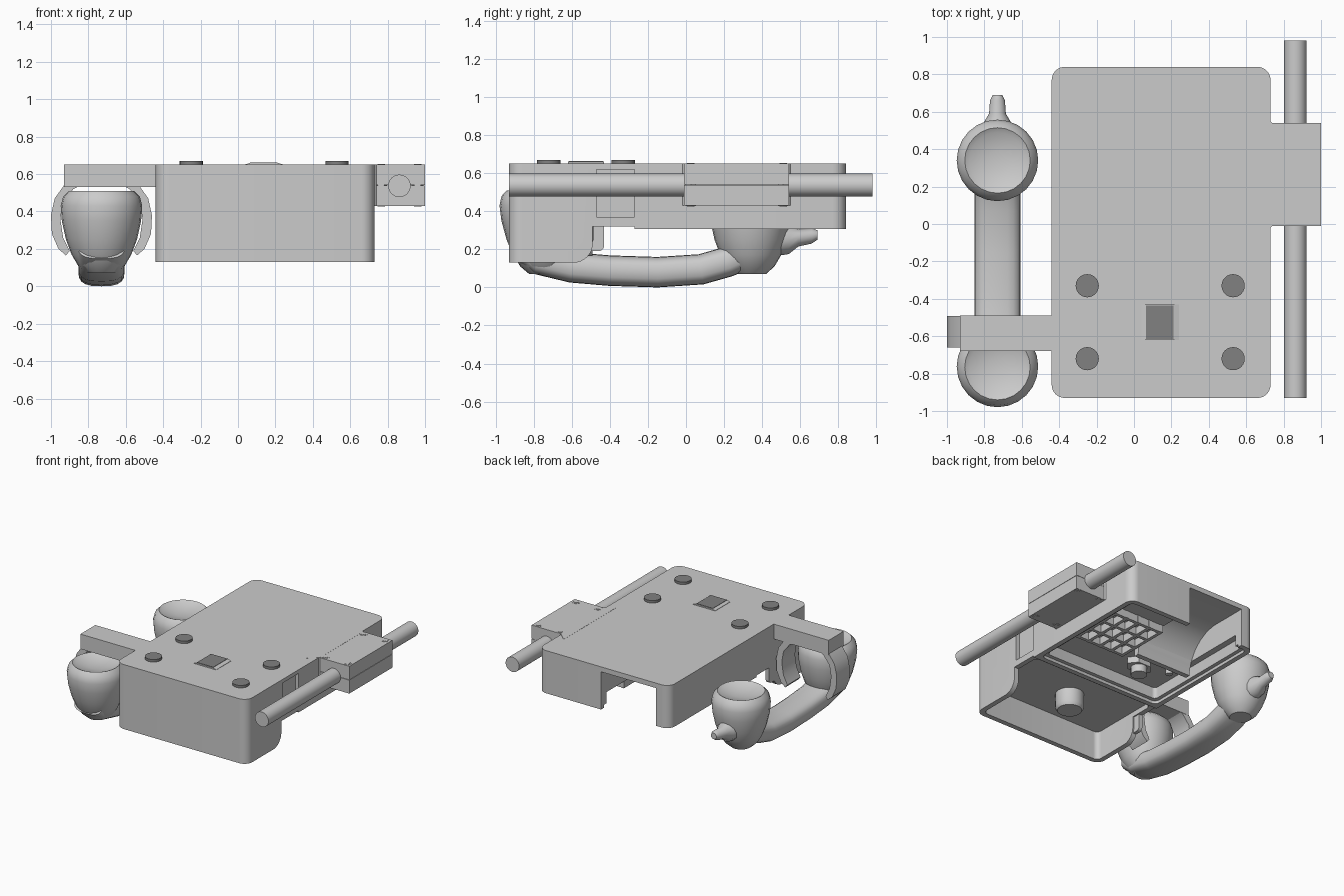
import bpy, bmesh
from math import sin, cos, pi, atan2

if "Cube" in bpy.data.objects:
    bpy.data.objects.remove(bpy.data.objects["Cube"])


def finish(name, bm, smooth=True):
    bmesh.ops.recalc_face_normals(bm, faces=bm.faces[:])
    me = bpy.data.meshes.new(name)
    bm.to_mesh(me)
    bm.free()
    ob = bpy.data.objects.new(name, me)
    bpy.context.collection.objects.link(ob)
    if smooth:
        shade(ob)
    return ob


def shade(ob):
    bpy.ops.object.select_all(action='DESELECT')
    ob.select_set(True)
    bpy.context.view_layer.objects.active = ob
    bpy.ops.object.shade_smooth_by_angle(angle=0.6)


def loft(name, rings, smooth=True):
    bm = bmesh.new()
    vs = [[bm.verts.new(p) for p in r] for r in rings]
    n = len(vs[0])
    for a, b in zip(vs, vs[1:]):
        for i in range(n):
            j = (i + 1) % n
            bm.faces.new((a[i], a[j], b[j], b[i]))
    bm.faces.new(vs[0])
    bm.faces.new(vs[-1])
    return finish(name, bm, smooth)


def prism(name, pts, axis, lo, hi, smooth=True):
    """Extrude a 2D outline along one axis."""
    put = {'x': lambda p, t: (t, p[0], p[1]), 'y': lambda p, t: (p[0], t, p[1]),
           'z': lambda p, t: (p[0], p[1], t)}[axis]
    return loft(name, [[put(p, t) for p in pts] for t in (lo, hi)], smooth)


def box(name, x0, x1, y0, y1, z0, z1):
    return prism(name, [(x0, y0), (x1, y0), (x1, y1), (x0, y1)], 'z', z0, z1, False)


def circle(cx, cy, r, n=24, ry=None):
    ry = ry or r
    return [(cx + r * cos(2 * pi * i / n), cy + ry * sin(2 * pi * i / n)) for i in range(n)]


def arc(cx, cy, r, a0, a1, n=8):
    return [(cx + r * cos(a0 + (a1 - a0) * i / n), cy + r * sin(a0 + (a1 - a0) * i / n))
            for i in range(n + 1)]


def rounded(x0, x1, y0, y1, r):
    return (arc(x0 + r, y0 + r, r, pi, 1.5 * pi) + arc(x1 - r, y0 + r, r, 1.5 * pi, 2 * pi)
            + arc(x1 - r, y1 - r, r, 0, pi / 2) + arc(x0 + r, y1 - r, r, pi / 2, pi))


def boolean(ob, cutter, op='DIFFERENCE'):
    cutter.hide_render = True
    m = ob.modifiers.new('cut', 'BOOLEAN')
    m.operation, m.solver, m.object = op, 'EXACT', cutter
    bpy.context.view_layer.objects.active = ob
    bpy.ops.object.modifier_apply(modifier=m.name)
    bpy.data.objects.remove(cutter)


dark = bpy.data.materials.new('dark_rubber')
dark.diffuse_color = (.22, .22, .22, 1)
dark.use_nodes = True
dark.node_tree.nodes["Principled BSDF"].inputs["Base Color"].default_value = dark.diffuse_color

# housing: side profile trimmed by a rounded outline, then hollowed from below
side = ([(-.95, .13)] + arc(-.59, .23, .10, 1.5 * pi, 2 * pi)
        + [(-.49, .32), (-.27, .32), (-.27, .306), (.9, .306), (.9, .65), (-.95, .65)])
body = prism('housing', side, 'x', -.5, .8)
boolean(body, prism('outline', rounded(-.44, .73, -.93, .84, .07), 'z', 0, 1), 'INTERSECT')
boolean(body, prism('hood_cavity', rounded(-.40, .69, -.89, -.29, .04), 'z', 0, .36))
boolean(body, prism('lower_cavity', rounded(-.37, .66, -.20, .77, .03), 'z', 0, .42))
boolean(body, prism('lower_lip', rounded(-.40, .69, -.23, .80, .04), 'z', 0, .33))
boolean(body, box('side_notch', .70, .8, -.47, -.27, .37, .62))

# curved return chute, open through the back wall
bowl = arc(.55, .31, .30, pi, pi / 2, 12)
boolean(body, prism('chute_cut', [(.25, .2)] + bowl + [(.9, .61), (.9, .2)], 'x', -.32, .17))
lip = [p for p in bowl if p[1] < .44]
prism('chute_lip', [(.21, .44), (.21, .31)] + lip + [(lip[-1][0], .44)], 'x', -.32, .17)
shade(body)

# top feet and centre pad
for i, (x, y) in enumerate([(-.25, -.33), (.53, -.33), (-.25, -.72), (.53, -.72)]):
    prism(f'foot_{i}', circle(x, y, .062), 'z', .64, .67).data.materials.append(dark)
prism('centre_pad', [(.04, .64), (.24, .64), (.24, .652), (.21, .66), (.065, .66), (.04, .652)],
      'y', -.62, -.43, False)
box('centre_pad_insert', .065, .21, -.615, -.435, .645, .663).data.materials.append(dark)

# hood knob and lower panel controls
loft('hood_knob', [[(x, y, z) for x, y in circle(.12, -.59, r)]
                   for z, r in ((.37, .105), (.25, .105), (.225, .09))])
prism('lever_plate', circle(-.03, .02, .11, 6, .075), 'z', .37, .43)
prism('lever_knob', circle(-.03, .02, .06), 'z', .31, .40)
prism('small_knob', circle(-.25, .10, .025), 'z', .36, .43)

# keypad lattice
for i in range(5):
    x = .19 + i * .107
    box(f'key_rib_long_{i}', x - .013, x + .013, .08, .54, .36, .43)
for i in range(4):
    y = .095 + i * .143
    box(f'key_rib_cross_{i}', .177, .631, y - .013, y + .013, .36, .43)

# clamp on the right with pole, dovetail and hex bolts
for nm, z0, z1 in (('clamp_lower', .43, .538), ('clamp_upper', .541, .65)):
    box(nm, .73, 1.0, -.01, .54, z0, z1)
prism('dovetail', [(.665, -.075), (.74, -.01), (.74, .54), (.665, .61)], 'z', .43, .651, False)
prism('pole', circle(.863, .537, .06, 32), 'y', -.93, .98)
for i, x in enumerate((.765, .96)):
    for j, y in enumerate((.025, .51)):
        prism(f'bolt_{i}{j}', circle(x, y, .032, 6), 'z', .428, .652, False)
        prism(f'bolt_tip_{i}{j}', circle(x, y, .02, 16), 'z', .426, .654)

# cradle arm, curved fork and inner mount
box('cradle_arm', -.93, -.43, -.68, -.49, .53, .65)
for nm, s in (('fork_outer', -1), ('fork_inner', 1)):
    pts = [(.20, .60), (.20, .54), (.25, .47), (.27, .38), (.265, .28), (.23, .20), (.19, .165),
           (.17, .19), (.205, .26), (.22, .36), (.205, .45), (.15, .52), (.11, .54), (.11, .60)]
    prism(nm, [(-.73 + s * x, z) for x, z in pts], 'y', -.66, -.492)
prism('cradle_mount', [(-.60, .5), (-.60, .19)] + arc(-.46, .22, .03, 1.5 * pi, 2 * pi)
      + [(-.43, .5)], 'x', -.44, -.41)

# handset: swept grip, two cups and cord stub
path = [(-.85, .21), (-.77, .145), (-.6, .105), (-.4, .088), (-.15, .08), (.08, .095),
        (.22, .135), (.34, .19), (.42, .25)]
rings = []
for i, (y, z) in enumerate(path):
    a, b = path[max(i - 1, 0)], path[min(i + 1, len(path) - 1)]
    t = atan2(b[1] - a[1], b[0] - a[0])
    ring = []
    for k in range(20):
        c, s = cos(2 * pi * k / 20), sin(2 * pi * k / 20)
        c, s = [abs(q) ** .7 * (1 if q > 0 else -1) for q in (c, s)]
        ring.append((-.73 + .124 * c, y - .08 * s * sin(t), z + .08 * s * cos(t)))
    rings.append(ring)
loft('handset_grip', rings)

for nm, y, d in (('handset_mouthpiece', -.745, -.02), ('handset_earpiece', .34, .0)):
    prof = [(.07, .08), (.11, .125), (.17, .16), (.25, .19), (.35, .212), (.43, .218),
            (.48, .205), (.51, .175), (.495, .15), (.475, .05)]
    loft(nm, [[(px, py + d * (z - .1) / .4, z) for px, py in circle(-.73, y, r)] for z, r in prof])

cord = [(.44, .25, .09), (.54, .25, .075), (.59, .26, .045), (.66, .27, .04), (.69, .275, .025)]
loft('cord_stub', [[(x, y, z) for x, z in circle(-.73, zc, r, 12)] for y, zc, r in cord])
